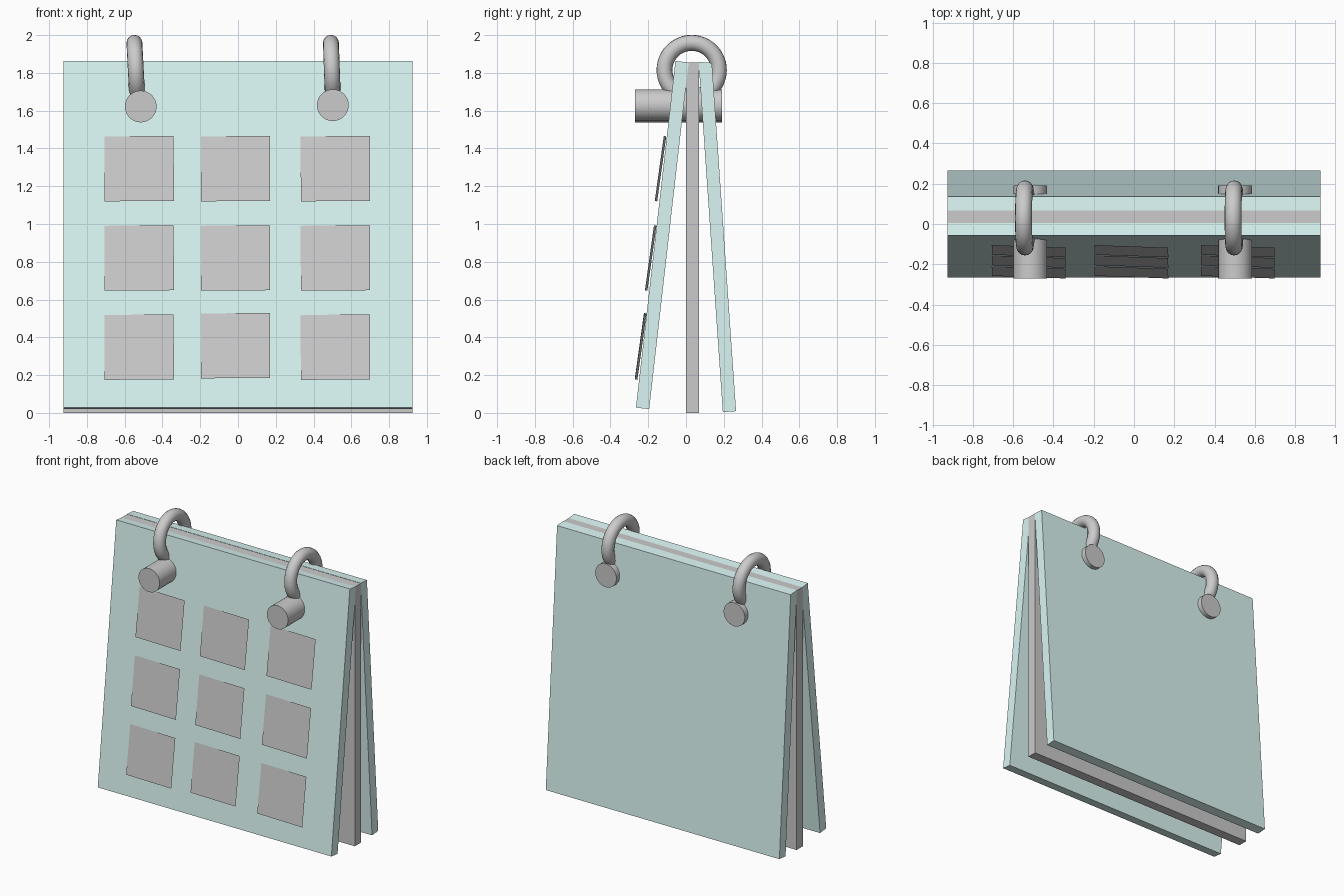
import bpy
from math import radians, pi, atan2, hypot

if "Cube" in bpy.data.objects:
    bpy.data.objects.remove(bpy.data.objects["Cube"])

teal = bpy.data.materials.new("pale_teal")
teal.diffuse_color = (0.70, 0.92, 0.90, 1)
teal.use_nodes = True
teal.node_tree.nodes["Principled BSDF"].inputs["Base Color"].default_value = teal.diffuse_color

HALF_W = 0.925


def slab(name, profile, mat=None):
    """Extrude a (y, z) side profile across the full board width."""
    n = len(profile)
    verts = [(x, y, z) for x in (-HALF_W, HALF_W) for y, z in profile]
    faces = [tuple(range(n))[::-1], tuple(range(n, 2 * n))]
    faces += [(i, (i + 1) % n, (i + 1) % n + n, i + n) for i in range(n)]
    me = bpy.data.meshes.new(name)
    me.from_pydata(verts, [], faces)
    ob = bpy.data.objects.new(name, me)
    bpy.context.collection.objects.link(ob)
    if mat:
        me.materials.append(mat)
    return ob


def smooth(name):
    ob = bpy.context.object
    ob.name = name
    bpy.ops.object.shade_smooth_by_angle(angle=radians(40))
    return ob


# Boards: two splayed covers and an upright centre board
slab("front_cover", [(-0.265, 0.028), (-0.195, 0.02), (0.014, 1.855), (-0.056, 1.863)], teal)
slab("back_cover", [(0.195, 0.004), (0.265, 0.009), (0.137, 1.853), (0.067, 1.858)], teal)
slab("centre_board", [(0.0, 0.0), (0.07, 0.0), (0.07, 1.856), (0.0, 1.856)])

# Binding rings and the pegs they pass through
for side, ring_x, peg_x, peg_z, lean in (("left", -0.541, -0.515, 1.622, -3),
                                         ("right", 0.497, 0.502, 1.629, -2)):
    bpy.ops.mesh.primitive_torus_add(
        major_radius=0.144, minor_radius=0.042, major_segments=48, minor_segments=16,
        location=(ring_x, 0.03, 1.815), rotation=(0, pi / 2 + radians(lean), 0))
    smooth(side + "_ring")
    bpy.ops.mesh.primitive_cylinder_add(
        vertices=32, radius=0.084, depth=0.46,
        location=(peg_x, -0.04, peg_z), rotation=(pi / 2, 0, 0))
    smooth(side + "_peg")

# Grid of slightly crooked cards on the front cover
cover_lean = atan2(0.05, 0.36)
columns = (-0.523, -0.013, 0.515)
rows = ((1.293, -0.135), (0.82, -0.187), (0.348, -0.240))
for r, (z, y) in enumerate(rows):
    for c, x in enumerate(columns):
        dz = 0.008 if (r, c) == (2, 1) else 0.0
        bpy.ops.mesh.primitive_plane_add(
            size=1, location=(x, y, z + dz),
            rotation=(pi / 2 - cover_lean, radians(-0.4), radians(-2)))
        card = bpy.context.object
        card.name = f"card_{r + 1}_{c + 1}"
        card.scale = (0.366, 0.347, 1)
